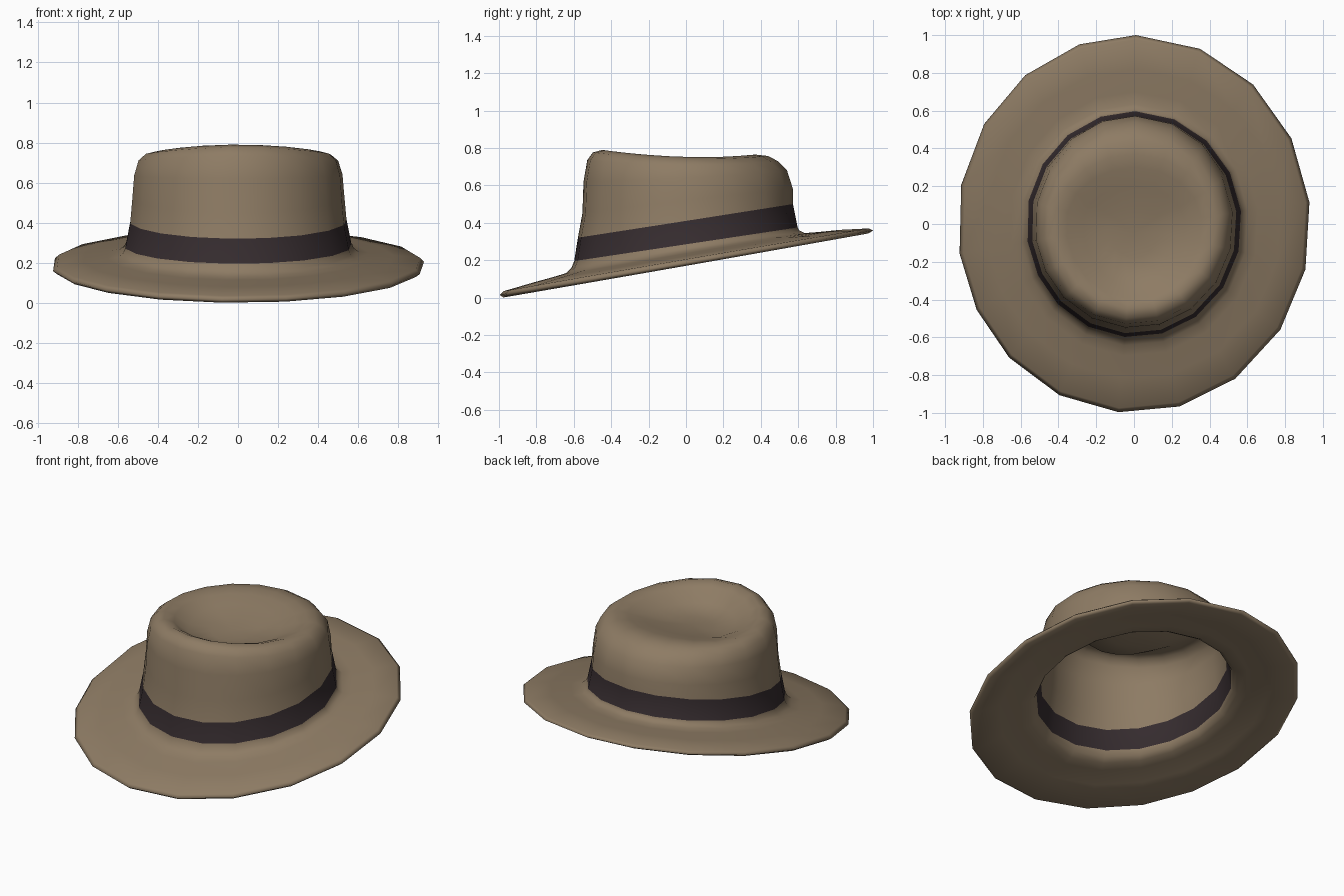
import bpy, bmesh, math

if "Cube" in bpy.data.objects:
    bpy.data.objects.remove(bpy.data.objects["Cube"])

def material(name, rgb):
    m = bpy.data.materials.new(name)
    m.diffuse_color = (*rgb, 1)
    m.use_nodes = True
    m.node_tree.nodes["Principled BSDF"].inputs["Base Color"].default_value = m.diffuse_color
    return m

felt = material("brown felt", (0.27, 0.20, 0.128))
ribbon = material("dark ribbon", (0.036, 0.025, 0.028))

# Directions of the 18 corners seen from the top
ANGLES = [89.4, 68, 47.6, 27, 6.6, -13.9, -34, -55, -75, -95,
          -115, -135, -153, -171, -192, -212, -232, -252]

# Rolled brim edge: half width, front reach, back reach, z at front, side, back
rim = [(.915, .98, .975, .0, .17, .343),
       (.935, 1.0, 1.0, .014, .185, .358),
       (.915, .978, .978, .034, .205, .37)]
# Brim top, tilted up towards the back
brim = [(.78, .82, .82, .08, .222, .362),
        (.66, .70, .70, .113, .236, .35),
        (.605, .645, .635, .13, .245, .345),
        (.582, .615, .605, .158, .262, .36)]
# Crown wall (first two rings bound the ribbon), ridge and dent
crown = [(.57, .60, .597, .195, .285, .375),
         (.545, .58, .572, .32, .41, .50),
         (.535, .556, .572, .45, .52, .58),
         (.525, .55, .54, .62, .64, .68),
         (.503, .53, .49, .735, .71, .73),
         (.465, .50, .44, .776, .742, .757),
         (.42, .45, .37, .79, .752, .765),
         (.36, .40, .30, .765, .735, .755),
         (.27, .33, .20, .69, .70, .73),
         (.14, .18, .08, .67, .685, .70)]

def offset(ring, d):
    # Inner lining ring, slightly inside the outer one
    rx, yf, yb, a, b, c = ring
    return (rx - d, yf - d, yb - d, a - d, b - d, c - d)

def ring_points(ring):
    rx, yf, yb, zf, zs, zb = ring
    for a in ANGLES:
        c, t = math.cos(math.radians(a)), math.sin(math.radians(a))
        z = zs + (zb - zf) / 2 * t + ((zb + zf) / 2 - zs) * t * t
        yield (rx * c, (yb if t > 0 else yf) * t, z)

outer = brim + crown
inner = [offset(r, .012) for r in reversed(outer)]
rings = inner + rim + outer
band_out = len(inner) + len(rim) + len(brim)
band_in = inner.index(offset(crown[1], .012))

bm = bmesh.new()
loops = [[bm.verts.new(p) for p in ring_points(r)] for r in rings]
n = len(ANGLES)
for k in range(len(loops) - 1):
    for i in range(n):
        j = (i + 1) % n
        f = bm.faces.new((loops[k][i], loops[k][j], loops[k + 1][j], loops[k + 1][i]))
        f.material_index = 1 if k in (band_in, band_out) else 0

# Close the dent, lining and outside
for loop, z in ((loops[0], .668), (loops[-1], .68)):
    mid = bm.verts.new((0, -.05, z))
    for i in range(n):
        bm.faces.new((loop[i], loop[(i + 1) % n], mid))

bmesh.ops.recalc_face_normals(bm, faces=bm.faces)
for f in bm.faces:
    f.smooth = True
mesh = bpy.data.meshes.new("hat")
bm.to_mesh(mesh)
bm.free()
mesh.materials.append(felt)
mesh.materials.append(ribbon)
hat = bpy.data.objects.new("hat", mesh)
bpy.context.collection.objects.link(hat)
